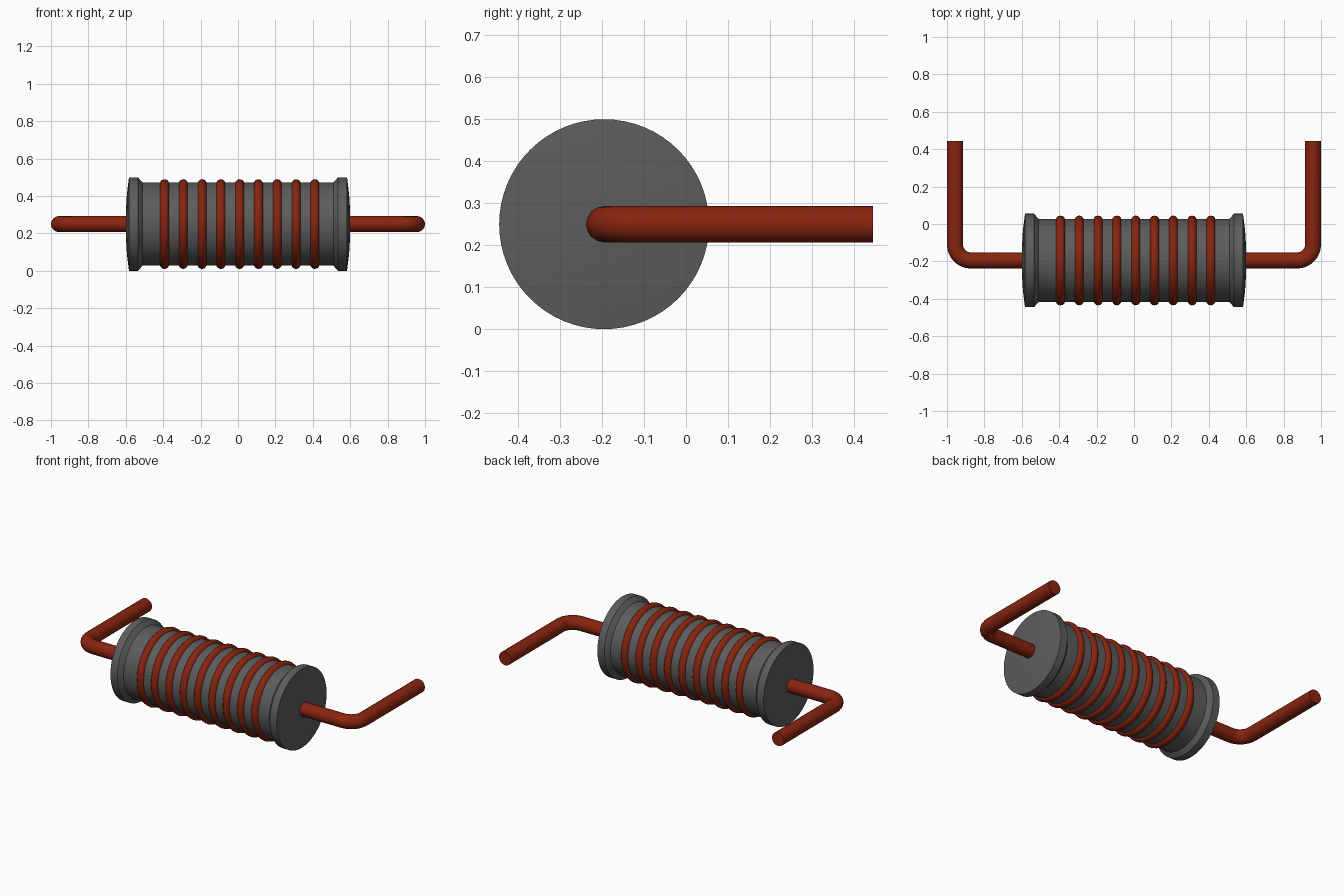
import bpy, bmesh, math
from mathutils import Vector

if "Cube" in bpy.data.objects:
    bpy.data.objects.remove(bpy.data.objects["Cube"], do_unlink=True)

AXIS_Y, AXIS_Z = -0.195, 0.25      # centre line of the coil
WIRE_R = 0.043


def material(name, rgb):
    m = bpy.data.materials.new(name)
    m.use_nodes = True
    m.diffuse_color = (*rgb, 1)
    m.node_tree.nodes["Principled BSDF"].inputs["Base Color"].default_value = (*rgb, 1)
    return m


GREY = material("dark grey", (0.108, 0.108, 0.108))
COPPER = material("copper red", (0.25, 0.018, 0.005))


def finish(ob, name, mat, angle=30):
    ob.name = name
    ob.data.materials.clear()
    ob.data.materials.append(mat)
    bpy.ops.object.select_all(action='DESELECT')
    ob.select_set(True)
    bpy.context.view_layer.objects.active = ob
    bpy.ops.object.shade_smooth_by_angle(angle=math.radians(angle))


# Flanged core: half profile (x, radius), mirrored and spun about the x axis
half = [(0.6, 0), (0.6, 0.06), (0.594, 0.16), (0.583, 0.25),
        (0.535, 0.25), (0.51, 0.2225)]
profile = half + [(-x, r) for x, r in reversed(half)]
bm = bmesh.new()
verts = [bm.verts.new((x, 0, r)) for x, r in profile]
edges = [bm.edges.new(pair) for pair in zip(verts, verts[1:])]
bmesh.ops.spin(bm, geom=verts + edges, cent=(0, 0, 0), axis=(1, 0, 0),
               angle=math.tau, steps=64)
bmesh.ops.remove_doubles(bm, verts=bm.verts, dist=1e-5)
bmesh.ops.recalc_face_normals(bm, faces=bm.faces)
mesh = bpy.data.meshes.new("core")
bm.to_mesh(mesh)
bm.free()
core = bpy.data.objects.new("core", mesh)
core.location = (0, AXIS_Y, AXIS_Z)
bpy.context.collection.objects.link(core)
finish(core, "core", GREY)

# Nine wire turns around the core
for i in range(9):
    bpy.ops.mesh.primitive_torus_add(
        location=(0.009 + 0.1005 * (i - 4), AXIS_Y, AXIS_Z),
        rotation=(0, math.pi / 2, 0), major_radius=0.215, minor_radius=0.025,
        major_segments=48, minor_segments=12)
    finish(bpy.context.object, f"winding_{i + 1}", COPPER, 60)

# Bent wire leads, one on each side
BEND, END_X, END_Y = 0.085, 0.957, 0.445
for side, name in ((1, "left_lead"), (-1, "right_lead")):
    centre = Vector((END_X - BEND, AXIS_Y + BEND, AXIS_Z))
    path = [Vector((0.57, AXIS_Y, AXIS_Z))]
    for k in range(9):
        a = -math.pi / 2 + k * math.pi / 16
        path.append(centre + BEND * Vector((math.cos(a), math.sin(a), 0)))
    path.append(Vector((END_X, END_Y, AXIS_Z)))
    curve = bpy.data.curves.new(name, 'CURVE')
    curve.dimensions = '3D'
    curve.bevel_depth = WIRE_R
    curve.bevel_resolution = 6
    curve.use_fill_caps = True
    spline = curve.splines.new('POLY')
    spline.points.add(len(path) - 1)
    for point, p in zip(spline.points, path):
        point.co = (side * p.x, p.y, p.z, 1)
    lead = bpy.data.objects.new(name, curve)
    bpy.context.collection.objects.link(lead)
    bpy.ops.object.select_all(action='DESELECT')
    lead.select_set(True)
    bpy.context.view_layer.objects.active = lead
    bpy.ops.object.convert(target='MESH')
    finish(bpy.context.object, name, COPPER, 40)
